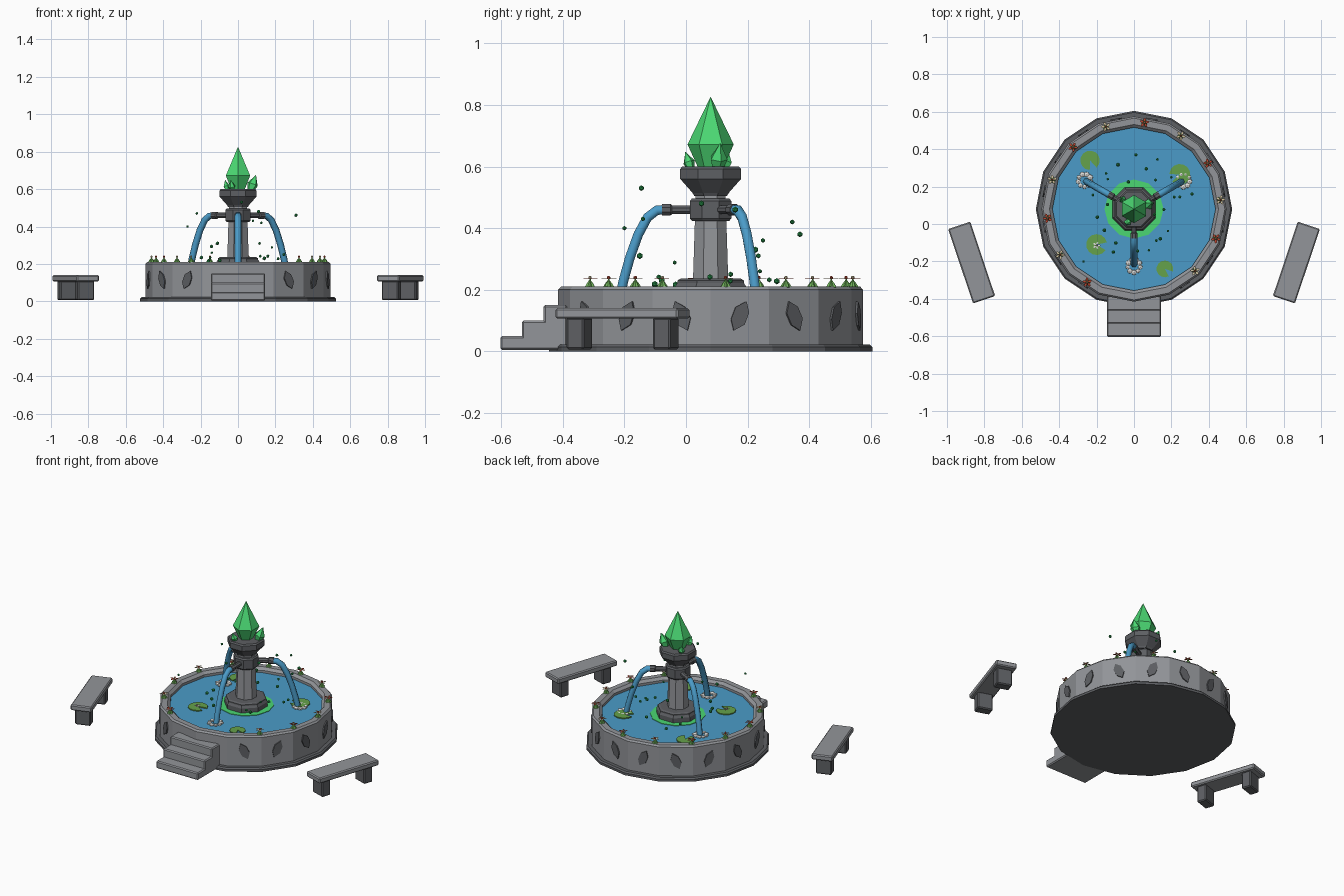
import bpy, bmesh, math, random
from mathutils import Matrix, Vector

cube = bpy.data.objects.get("Cube")
if cube:
    bpy.data.objects.remove(cube)
random.seed(4)
CENTRE = Vector((0, 0.08, 0))
WATER_Z = 0.18


def material(name, rgb):
    m = bpy.data.materials.new(name)
    m.use_nodes = True
    m.diffuse_color = (*rgb, 1)
    m.node_tree.nodes["Principled BSDF"].inputs["Base Color"].default_value = (*rgb, 1)
    return m


STONE = material("stone", (0.29, 0.3, 0.32))
DARK = material("dark stone", (0.11, 0.115, 0.125))
WATER = material("water blue", (0.07, 0.33, 0.58))
CRYSTAL = material("crystal green", (0.07, 0.68, 0.17))
SPARK = material("spark green", (0.02, 0.3, 0.07))
PAD = material("lily green", (0.13, 0.36, 0.07))
LEAF = material("leaf green", (0.16, 0.45, 0.1))
FOAM = material("foam white", (0.72, 0.72, 0.7))
RED = material("petal red", (0.5, 0.06, 0.03))
CREAM = material("petal cream", (0.65, 0.55, 0.35))


def finish(bm, name, *mats):
    bmesh.ops.recalc_face_normals(bm, faces=bm.faces)
    mesh = bpy.data.meshes.new(name)
    bm.to_mesh(mesh)
    bm.free()
    for m in mats:
        mesh.materials.append(m)
    ob = bpy.data.objects.new(name, mesh)
    bpy.context.collection.objects.link(ob)
    return ob


def lathe(bm, profile, sides, matrix, turn=0.0, slot=0):
    """Spin (radius, height) pairs into a capped faceted solid."""
    rings = []
    for r, z in profile:
        angles = [turn + math.tau * i / sides for i in range(sides)]
        rings.append([bm.verts.new(matrix @ Vector((r * math.cos(a), r * math.sin(a), z)))
                      for a in angles])
    faces = [bm.faces.new(rings[0]), bm.faces.new(rings[-1])]
    for low, high in zip(rings, rings[1:]):
        for i in range(sides):
            j = (i + 1) % sides
            faces.append(bm.faces.new((low[i], low[j], high[j], high[i])))
    for f in faces:
        f.material_index = slot


def turned(name, profile, sides, mat, turn=0.0):
    bm = bmesh.new()
    lathe(bm, profile, sides, Matrix.Translation(CENTRE), turn)
    return finish(bm, name, mat)


def box(name, size, matrix, mat, bevel=0.006):
    bm = bmesh.new()
    bmesh.ops.create_cube(bm, size=1, matrix=Matrix.Diagonal((*size, 1)))
    bmesh.ops.bevel(bm, geom=bm.edges[:], offset=bevel, segments=1, affect='EDGES')
    bm.transform(matrix)
    return finish(bm, name, mat)


def plate(bm, points, thickness, matrix):
    """Thin extruded outline."""
    face = bm.faces.new([bm.verts.new(matrix @ Vector((x, y, 0))) for x, y in points])
    top = bmesh.ops.extrude_face_region(bm, geom=[face])["geom"]
    shift = matrix.to_3x3() @ Vector((0, 0, thickness))
    bmesh.ops.translate(bm, vec=shift, verts=[v for v in top if isinstance(v, bmesh.types.BMVert)])


def at_angle(deg, radius, z):
    return (Matrix.Translation(CENTRE) @ Matrix.Rotation(math.radians(deg), 4, 'Z')
            @ Matrix.Translation((radius, 0, z)))


# Basin
turned("basin_foot", [(0.525, 0), (0.525, 0.014), (0.517, 0.022)], 16, DARK)
wall = turned("basin_wall", [(0.495, 0.02), (0.495, 0.2), (0.486, 0.21), (0.452, 0.21),
                             (0.436, 0.195), (0.436, 0.17)], 16, STONE)
turned("pool_water", [(0.437, 0.17), (0.437, WATER_Z)], 16, WATER)
turned("glow_ring", [(0.158, WATER_Z - 0.005), (0.158, WATER_Z + 0.003)], 12, CRYSTAL)

# Leaf reliefs on the wall, leaning alternately
bm = bmesh.new()
outline = [(0, -0.052), (0.025, -0.02), (0.023, 0.022), (0, 0.052), (-0.025, 0.02), (-0.023, -0.022)]
face_radius = 0.494 * math.cos(math.pi / 16)
for k in range(16):
    if k in (11, 12):
        continue
    facing = Matrix(((0, 0, 1, 0), (1, 0, 0, 0), (0, 1, 0, 0), (0, 0, 0, 1)))
    lean = Matrix.Rotation(math.radians(-24 if k % 2 == 0 else 24), 4, 'Z')
    plate(bm, outline, 0.008, at_angle(22.5 * k + 11.25, face_radius, 0.115) @ facing @ lean)
finish(bm, "leaf_reliefs", DARK)

# Steps
for i in range(3):
    front, top, back = -0.603 + 0.07 * i, 0.05 * (i + 1), -0.385
    box("step", (0.29, back - front, top - 0.004),
        Matrix.Translation((0, (front + back) / 2, top / 2 + 0.002)), STONE)

# Pedestal
EIGHTH = math.pi / 8
turned("plinth", [(0.125, 0.17), (0.125, 0.21), (0.117, 0.222), (0.117, 0.23), (0.106, 0.236)],
       8, DARK, EIGHTH)
turned("column", [(0.062, 0.23), (0.052, 0.52)], 8, STONE, EIGHTH)
turned("collar", [(0.066, 0.424), (0.073, 0.432), (0.073, 0.488), (0.066, 0.496)], 8, DARK, EIGHTH)
turned("crown_bowl", [(0.058, 0.505), (0.064, 0.515), (0.107, 0.56), (0.107, 0.592),
                      (0.1, 0.6)], 8, DARK, EIGHTH)

# Crystals
bm = bmesh.new()
lathe(bm, [(0.04, 0.595), (0.075, 0.672), (0.0005, 0.826)], 6, Matrix.Translation(CENTRE), math.pi / 6)
for deg, size in ((18, 0.09), (140, 0.06), (245, 0.06)):
    tilt = at_angle(deg, 0.07, 0.592) @ Matrix.Rotation(math.radians(20), 4, 'Y')
    lathe(bm, [(0.2 * size, 0), (0.33 * size, 0.4 * size), (0.003 * size, size)], 5, tilt)
finish(bm, "crystals", CRYSTAL)

# Spouts, falling streams and foam
for deg in (30, 150, 270):
    bm = bmesh.new()
    outward = at_angle(deg, 0, 0.46) @ Matrix.Rotation(math.pi / 2, 4, 'Y')
    lathe(bm, [(0.015, 0.05), (0.015, 0.125), (0.02, 0.13), (0.02, 0.158)], 8, outward, EIGHTH)
    finish(bm, "spout", DARK)

    curve = bpy.data.curves.new("stream_path", 'CURVE')
    curve.dimensions = '3D'
    curve.bevel_depth = 0.018
    curve.bevel_resolution = 1
    curve.use_fill_caps = True
    path = [(0.145, 0.46), (0.175, 0.458), (0.205, 0.435), (0.235, 0.38),
            (0.262, 0.305), (0.283, 0.23), (0.295, 0.175)]
    spline = curve.splines.new('POLY')
    spline.points.add(len(path) - 1)
    for point, (r, z) in zip(spline.points, path):
        point.co = (*(at_angle(deg, r, z).translation), 1)
    helper = bpy.data.objects.new("stream_path", curve)
    bpy.context.collection.objects.link(helper)
    graph = bpy.context.evaluated_depsgraph_get()
    mesh = bpy.data.meshes.new_from_object(helper.evaluated_get(graph))
    bpy.data.objects.remove(helper)
    mesh.materials.clear()
    mesh.materials.append(WATER)
    bpy.context.collection.objects.link(bpy.data.objects.new("water_stream", mesh))

    bm = bmesh.new()
    for i in range(9):
        blob = (at_angle(deg, 0.305, WATER_Z + 0.003) @ Matrix.Rotation(math.tau * i / 9, 4, 'Z')
                @ Matrix.Translation((0.034, 0, 0)) @ Matrix.Diagonal((1, 1, 0.6, 1)))
        bmesh.ops.create_icosphere(bm, subdivisions=1, radius=random.uniform(0.012, 0.017), matrix=blob)
    finish(bm, "foam_ring", FOAM)

# Lily pads with a notch
bm = bmesh.new()
for x, y, r, notch in ((-0.235, 0.34, 0.052, -70), (-0.2, -0.11, 0.056, -10),
                       (0.165, -0.24, 0.045, -40), (0.245, 0.265, 0.056, 200)):
    rim = [math.radians(notch + 22 + 316 * i / 12) for i in range(13)]
    shape = [(0, 0)] + [(r * math.cos(a), r * math.sin(a)) for a in rim]
    plate(bm, shape, 0.006, Matrix.Translation((x, y, WATER_Z + 0.002)))
finish(bm, "lily_pads", PAD)


def flower(bm, matrix, size, slot, heart):
    """Five flat petals round a small heart."""
    for i in range(5):
        petal = (matrix @ Matrix.Rotation(math.tau * i / 5, 4, 'Z')
                 @ Matrix.Translation((0.6 * size, 0, 0)) @ Matrix.Diagonal((0.45, 0.27, 0.1, 1)))
        lathe(bm, [(0.7 * size, -0.4 * size), (size, 0), (0.7 * size, 0.4 * size)], 6, petal, 0, slot)
    lathe(bm, [(0.22 * size, -0.1 * size), (0.22 * size, 0.2 * size), (0.1 * size, 0.3 * size)],
          6, matrix, 0, heart)


bm = bmesh.new()
flower(bm, Matrix.Translation((-0.2, -0.115, WATER_Z + 0.014)), 0.02, 0, 1)
finish(bm, "water_lily", FOAM, CREAM)

# Flowering plants along the rim, leaving a gap at the steps
for k in range(14):
    if k in (10, 11):
        continue
    spot = at_angle(6 + 360 * k / 14, 0.465, 0.207)
    bm = bmesh.new()
    for i in range(6):
        blade = (spot @ Matrix.Rotation(math.tau * i / 6, 4, 'Z') @ Matrix.Translation((0.012, 0, 0))
                 @ Matrix.Rotation(-0.4, 4, 'Y'))
        lathe(bm, [(0.007, 0), (0.005, 0.012), (0.0005, 0.028)], 4, blade)
    lathe(bm, [(0.0025, 0), (0.0025, 0.03)], 5, spot)
    flower(bm, spot @ Matrix.Translation((0, 0, 0.03)), 0.025, 1, 2)
    petals = (CREAM, RED) if k % 2 == 0 else (RED, CREAM)
    finish(bm, "rim_plant", LEAF, *petals)

# Floating sparks
bm = bmesh.new()
spots = [(0.02, -0.145, 0.53), (-0.11, -0.15, 0.31), (0.08, -0.14, 0.43), (-0.27, -0.2, 0.4),
         (-0.22, 0.155, 0.47), (0.31, 0.16, 0.46), (0.01, 0.37, 0.38), (0.125, 0.345, 0.42),
         (0.115, 0.235, 0.31), (0.2, 0.25, 0.36), (0.245, 0.145, 0.25), (-0.14, 0.24, 0.26),
         (0.11, 0.05, 0.48), (-0.03, 0.225, 0.33)]
for _ in range(12):
    a, r = random.uniform(0, math.tau), random.uniform(0.13, 0.28)
    spots.append((r * math.cos(a), 0.08 + r * math.sin(a), random.uniform(0.2, 0.3)))
for spot in spots:
    bmesh.ops.create_icosphere(bm, subdivisions=1, radius=random.uniform(0.007, 0.011),
                               matrix=Matrix.Translation(spot))
finish(bm, "sparks", SPARK)

# Benches either side
for side, label in ((1, "left"), (-1, "right")):
    frame = (Matrix.Translation((0.868 * side, -0.206, 0))
             @ Matrix.Rotation(math.radians(-18.5 * side), 4, 'Z'))
    box(label + "_bench_seat", (0.125, 0.42, 0.034), frame @ Matrix.Translation((0, 0, 0.123)), STONE)
    for end in (-1, 1):
        box(label + "_bench_leg", (0.092, 0.06, 0.104),
            frame @ Matrix.Translation((0, 0.148 * end, 0.058)), DARK)
